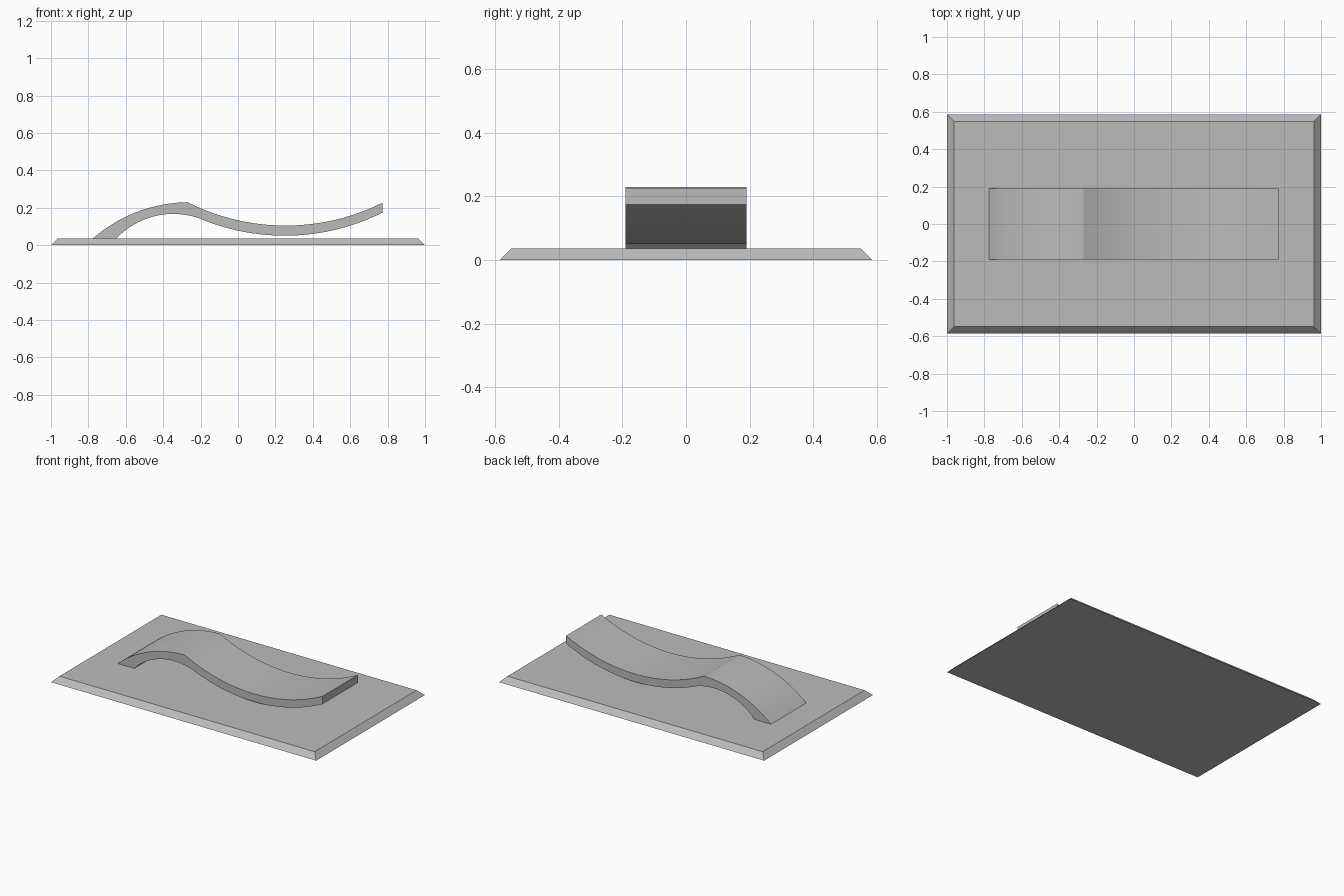
import bpy, bmesh, math
from mathutils import Vector

cube = bpy.data.objects.get("Cube")
if cube:
    bpy.data.objects.remove(cube, do_unlink=True)

grey = bpy.data.materials.new("plain_grey")
grey.use_nodes = True
colour = (0.5, 0.5, 0.5, 1)
grey.diffuse_color = colour
grey.node_tree.nodes["Principled BSDF"].inputs["Base Color"].default_value = colour

BASE_TOP = 0.037


def make_object(name, bm):
    bmesh.ops.recalc_face_normals(bm, faces=bm.faces[:])
    mesh = bpy.data.meshes.new(name)
    bm.to_mesh(mesh)
    bm.free()
    mesh.materials.append(grey)
    obj = bpy.data.objects.new(name, mesh)
    bpy.context.collection.objects.link(obj)
    return obj


def arc(a, b, c, steps=24):
    """Points of the circular arc from a through b to c."""
    a, b, c = Vector(a), Vector(b), Vector(c)
    u, v = b - a, c - a
    d = 2 * (u.x * v.y - u.y * v.x)
    centre = a + Vector((v.y * u.length_squared - u.y * v.length_squared,
                         u.x * v.length_squared - v.x * u.length_squared)) / d
    r = (a - centre).length
    start = math.atan2(a.y - centre.y, a.x - centre.x)
    end = math.atan2(c.y - centre.y, c.x - centre.x)
    sweep = (end - start + math.pi) % math.tau - math.pi
    return [centre + r * Vector((math.cos(start + sweep * i / steps),
                                 math.sin(start + sweep * i / steps)))
            for i in range(steps + 1)]


# Base plate with bevelled sides
bm = bmesh.new()
bmesh.ops.create_cube(bm, size=2)
for v in bm.verts:
    top = v.co.z > 0
    v.co.x *= 0.963 if top else 1
    v.co.y *= 0.549 if top else 0.586
    v.co.z = BASE_TOP if top else 0
make_object("base_plate", bm)

# Wavy strip: an arch flowing into a shallow dip, extruded across the plate
upper = (arc((-0.775, BASE_TOP), (-0.54, 0.178), (-0.27, 0.23))
         + arc((-0.27, 0.23), (0.25, 0.105), (0.772, 0.227))[1:])
lower = (arc((-0.65, BASE_TOP), (-0.36, 0.167), (-0.21, 0.145))
         + arc((-0.21, 0.145), (0.25, 0.051), (0.772, 0.174))[1:])
HALF_WIDTH = 0.19
bm = bmesh.new()
rings = [[bm.verts.new((p.x, y, p.y)) for p, y in
          ((t, -HALF_WIDTH), (t, HALF_WIDTH), (b, HALF_WIDTH), (b, -HALF_WIDTH))]
         for t, b in zip(upper, lower)]
for r, s in zip(rings, rings[1:]):
    for i in range(4):
        j = (i + 1) % 4
        bm.faces.new((r[i], r[j], s[j], s[i]))
bm.faces.new(rings[0])
bm.faces.new(rings[-1])
strip = make_object("wavy_strip", bm)

# Smooth curved faces, sharp rims and crest
bpy.ops.object.select_all(action='DESELECT')
strip.select_set(True)
bpy.context.view_layer.objects.active = strip
bpy.ops.object.shade_smooth_by_angle(angle=math.radians(15))
